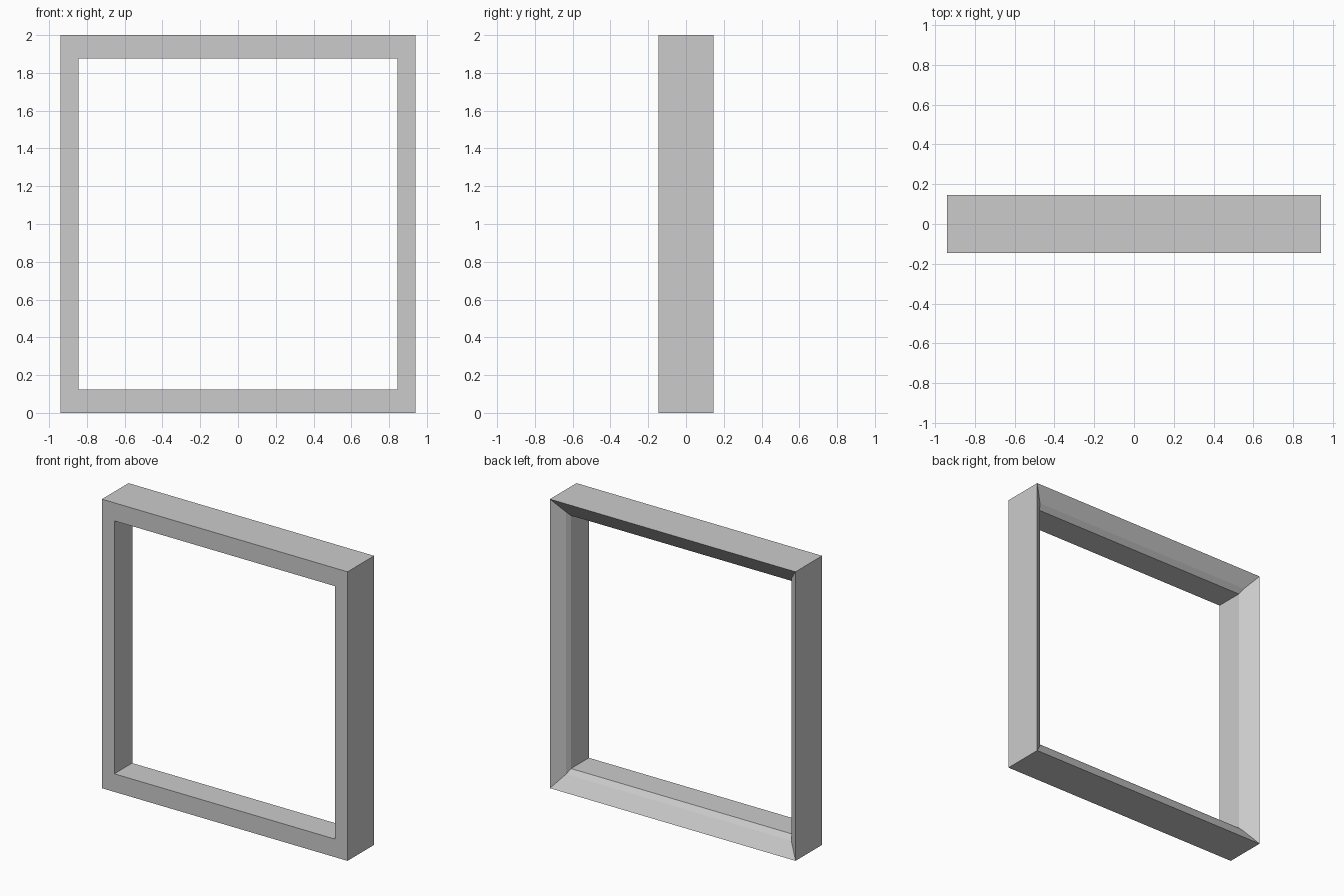
import bpy, bmesh

if "Cube" in bpy.data.objects:
    bpy.data.objects.remove(bpy.data.objects["Cube"])

HALF_W, HEIGHT = 0.94, 2.0

# Moulding cross-section: (side inset, top/bottom inset, y)
profile = [
    (0.0, 0.0, -0.145),     # front outer edge
    (0.0, 0.0, 0.145),      # back outer edge
    (0.078, 0.093, 0.08),   # wide back bevel
    (0.095, 0.125, 0.05),   # narrow inner bevel
    (0.095, 0.125, -0.145), # front opening edge
]

bm = bmesh.new()


def ring(side, cap, y):
    x, lo, hi = HALF_W - side, cap, HEIGHT - cap
    return [bm.verts.new(p) for p in ((-x, y, lo), (x, y, lo), (x, y, hi), (-x, y, hi))]


# Sweep the section round four mitred corners
rings = [ring(*p) for p in profile]
for i, a in enumerate(rings):
    b = rings[(i + 1) % len(rings)]
    for k in range(4):
        n = (k + 1) % 4
        bm.faces.new((a[k], a[n], b[n], b[k]))
bmesh.ops.recalc_face_normals(bm, faces=bm.faces)

mesh = bpy.data.meshes.new("window_frame")
bm.to_mesh(mesh)
bm.free()
bpy.context.collection.objects.link(bpy.data.objects.new("window_frame", mesh))
